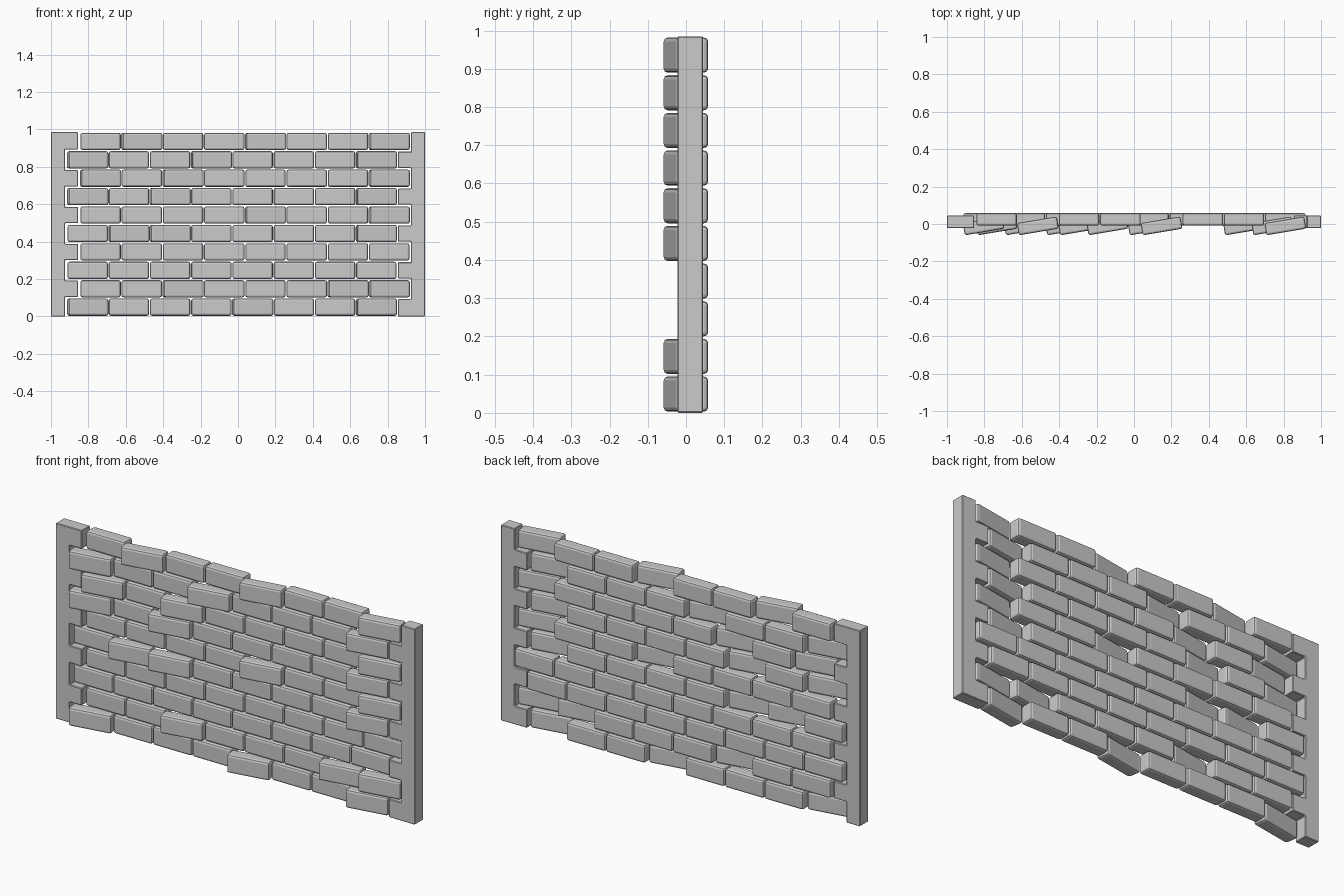
import bpy, bmesh, math

cube = bpy.data.objects.get("Cube")
if cube:
    bpy.data.objects.remove(cube, do_unlink=True)

ROWS, COLS = 10, 8
ROW_H, PITCH = 0.0985, 0.2205
HEIGHT = ROWS * ROW_H
BRICK = (0.216, 0.066, 0.092)
TILT = math.radians(9.5)

stone = bpy.data.materials.new("grey_stone")
stone.use_nodes = True
colour = (0.6, 0.6, 0.6, 1)
stone.diffuse_color = colour
stone.node_tree.nodes["Principled BSDF"].inputs["Base Color"].default_value = colour


def add_object(name, mesh, bevel, segments):
    ob = bpy.data.objects.new(name, mesh)
    bpy.context.collection.objects.link(ob)
    mod = ob.modifiers.new("soft_edges", "BEVEL")
    mod.width = bevel
    mod.segments = segments
    return ob


# Shared brick block
brick_mesh = bpy.data.meshes.new("brick")
bm = bmesh.new()
bmesh.ops.create_cube(bm, size=1)
bmesh.ops.scale(bm, vec=BRICK, verts=bm.verts)
bm.to_mesh(brick_mesh)
bm.free()
brick_mesh.materials.append(stone)

# Bricks swung out of the wall, listed by row
swung = {0: (0, 4, 7), 1: (2, 6, 7), 4: (1, 2, 7), 5: (4, 7),
         6: (0, 2, 7), 7: (0, 2, 7), 8: (0, 3, 7), 9: (1, 4, 7)}

# Running-bond courses
for row in range(ROWS):
    start = -0.845 if row % 2 else -0.914
    for col in range(COLS):
        ob = add_object(f"brick_{row}_{col}", brick_mesh, 0.011, 2)
        out = col in swung.get(row, ())
        ob.location = (start + (col + 0.5) * PITCH,
                       -0.01 if out else 0.025,
                       (row + 0.5) * ROW_H)
        ob.rotation_euler.z = TILT if out else 0


# End posts with teeth that key into the courses
def end_post(name, side, parity):
    inner, tip, gap = 0.924, 0.855, 0.006
    outline = [(1, 0), (1, HEIGHT)]
    for row in reversed(range(ROWS)):
        if row % 2 != parity:
            continue
        low = row * ROW_H + gap if row else 0
        high = (row + 1) * ROW_H - gap if row < ROWS - 1 else HEIGHT
        if row < ROWS - 1:
            outline.append((inner, high))
        outline += [(tip, high), (tip, low)]
        if row:
            outline.append((inner, low))
    if parity:
        outline.append((inner, 0))
    else:
        outline.insert(2, (inner, HEIGHT))
    bm = bmesh.new()
    face = bm.faces.new([bm.verts.new((side * x, -0.022, z)) for x, z in outline])
    moved = bmesh.ops.extrude_face_region(bm, geom=[face])["geom"]
    bmesh.ops.translate(bm, vec=(0, 0.067, 0),
                        verts=[v for v in moved if isinstance(v, bmesh.types.BMVert)])
    bmesh.ops.recalc_face_normals(bm, faces=bm.faces)
    mesh = bpy.data.meshes.new(name)
    bm.to_mesh(mesh)
    bm.free()
    mesh.materials.append(stone)
    add_object(name, mesh, 0.003, 1)


end_post("right_post", -1, 1)
end_post("left_post", 1, 0)
